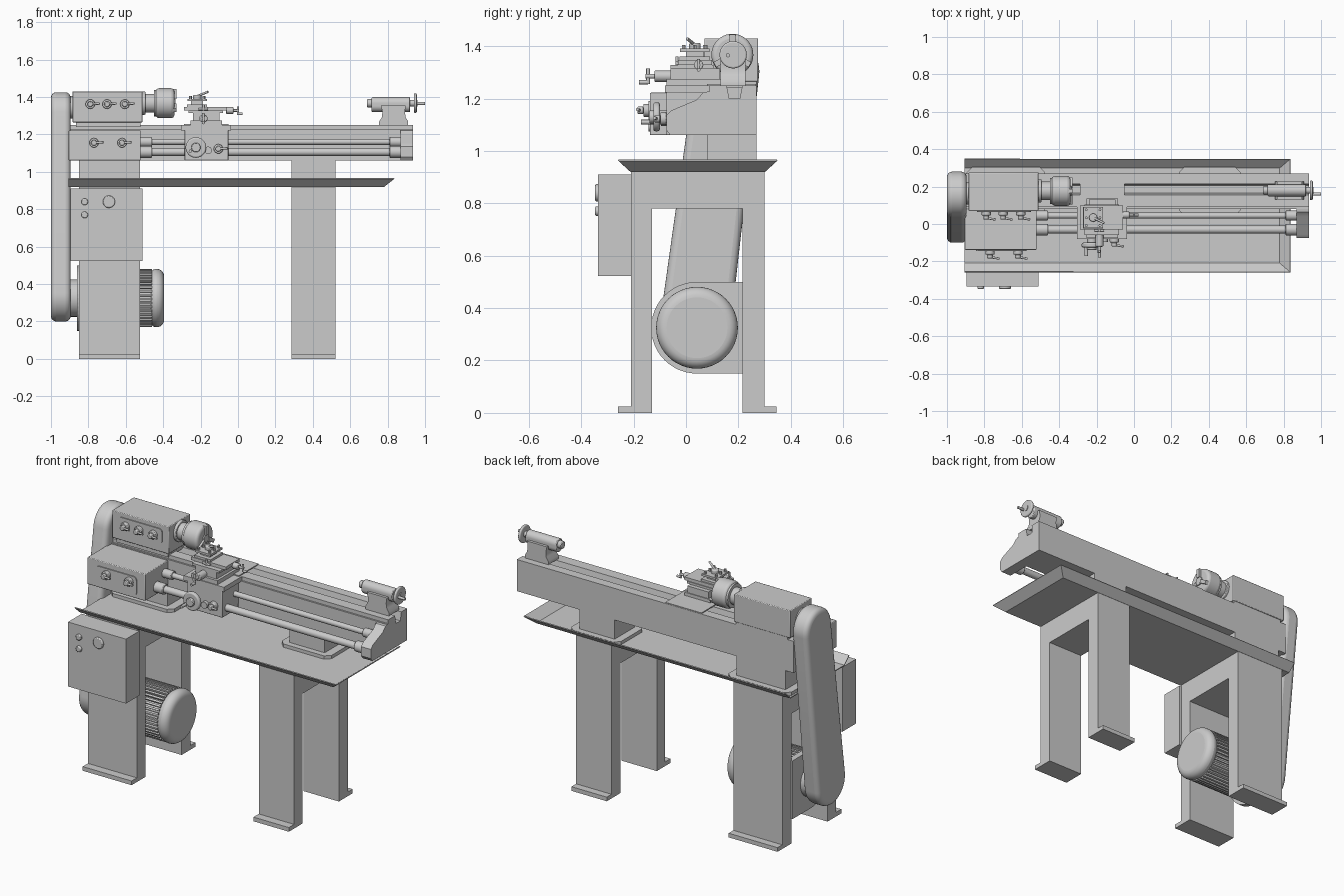
import bpy, bmesh, math
from mathutils import Vector
from mathutils.geometry import convex_hull_2d

AXES = {'x': lambda a, b, h: (h, a, b), 'y': lambda a, b, h: (a, h, b), 'z': lambda a, b, h: (a, b, h)}


def finish(name, bm, bevel=0, seg=2, smooth=True):
    bmesh.ops.recalc_face_normals(bm, faces=bm.faces)
    me = bpy.data.meshes.new(name)
    bm.to_mesh(me)
    bm.free()
    ob = bpy.data.objects.new(name, me)
    bpy.context.collection.objects.link(ob)
    if bevel:
        m = ob.modifiers.new("bevel", 'BEVEL')
        m.width, m.segments, m.limit_method = bevel, seg, 'ANGLE'
        m.angle_limit = math.radians(40)
    if smooth:
        bpy.context.view_layer.objects.active = ob
        ob.select_set(True)
        bpy.ops.object.shade_smooth_by_angle(angle=math.radians(35))
        ob.select_set(False)
    return ob


def prism(name, pts, axis, lo, hi, bevel=0, seg=2, smooth=True):
    """Extrude a closed 2D outline along an axis."""
    bm = bmesh.new()
    f = AXES[axis]
    a = [bm.verts.new(f(p[0], p[1], lo)) for p in pts]
    b = [bm.verts.new(f(p[0], p[1], hi)) for p in pts]
    bm.faces.new(a)
    bm.faces.new(b)
    for i in range(len(pts)):
        j = (i + 1) % len(pts)
        bm.faces.new((a[i], a[j], b[j], b[i]))
    return finish(name, bm, bevel, seg, smooth)


def box(name, x, y, z, bevel=0):
    return prism(name, [(x[0], y[0]), (x[1], y[0]), (x[1], y[1]), (x[0], y[1])], 'z', *z,
                 bevel=bevel, smooth=bevel > 0)


def circle(a, b, r, n=32):
    return [(a + r * math.cos(2 * math.pi * i / n), b + r * math.sin(2 * math.pi * i / n)) for i in range(n)]


def cyl(name, axis, c, r, lo, hi, bevel=0, seg=3, n=32):
    return prism(name, circle(*c, r, n), axis, lo, hi, bevel, seg)


def hull(*circles):
    pts = [p for c in circles for p in circle(*c, 48)]
    return [pts[i] for i in convex_hull_2d([Vector(p) for p in pts])]


def rod(name, p, q, r, n=12):
    bm = bmesh.new()
    p, q = Vector(p), Vector(q)
    d = q - p
    mat = d.to_track_quat('Z', 'Y').to_matrix().to_4x4()
    mat.translation = (p + q) / 2
    bmesh.ops.create_cone(bm, cap_ends=True, segments=n, radius1=r, radius2=r, depth=d.length, matrix=mat)
    return finish(name, bm)


def lever(name, x, z, y):
    """Round knob on a front panel with a short handle."""
    cyl(name + "_boss", 'y', (x, z), 0.025, y - 0.02, y + 0.005, 0.004, 2, 24)
    cyl(name + "_hub", 'y', (x, z), 0.015, y - 0.042, y - 0.02, 0.004, 2, 20)
    rod(name + "_handle", (x, y - 0.034, z), (x + 0.05, y - 0.042, z + 0.003), 0.006)


def round_panel(name, x, z, y):
    r = 0.022
    pts = hull(*[(cx, cz, r) for cx in (x[0] + r, x[1] - r) for cz in (z[0] + r, z[1] - r)])
    prism(name, pts, 'y', y - 0.006, y + 0.004)


# Portal stands with foot flanges
portal = [(-0.26, 0), (-0.13, 0), (-0.13, 0.78), (0.215, 0.78), (0.215, 0), (0.345, 0), (0.345, 0.025),
          (0.30, 0.025), (0.30, 0.922), (-0.21, 0.922), (-0.21, 0.025), (-0.26, 0.025)]
spans = {"left": (-0.85, -0.525), "right": (0.285, 0.52)}
for side, (a, b) in spans.items():
    prism(side + "_stand", portal, 'x', a, b, smooth=False)
    # Bed foot and its chamfered plinth on the tray
    box(side + "_bed_foot", (a, b), (0.08, 0.27), (0.925, 1.07))
    c, l, r, f, k = 0.03, a - 0.045, b + 0.05, 0.045, 0.305
    prism(side + "_plinth", [(l + c, f), (r - c, f), (r, f + c), (r, k - c), (r - c, k), (l + c, k),
                             (l, k - c), (l, f + c)], 'z', 0.925, 0.945, smooth=False)

# Chip tray: flat floor with flared front, back and right rims
bm = bmesh.new()
low = [bm.verts.new(v) for v in ((-0.905, -0.21, 0.922), (0.78, -0.21, 0.922), (0.78, 0.30, 0.922), (-0.905, 0.30, 0.922))]
top = [bm.verts.new(v) for v in ((-0.905, -0.257, 0.965), (0.835, -0.257, 0.965), (0.835, 0.347, 0.965), (-0.905, 0.347, 0.965))]
bm.faces.new(low)
for i in range(3):
    bm.faces.new((low[i], low[i + 1], top[i + 1], top[i]))
tray = finish("chip_tray", bm, smooth=False)
sol = tray.modifiers.new("thickness", 'SOLIDIFY')
sol.thickness, sol.offset = 0.006, 0

# Bed with two ways and a sloped central groove
prism("bed", [(0.08, 1.06), (0.27, 1.06), (0.27, 1.25), (0.215, 1.25), (0.205, 1.2), (0.165, 1.2),
              (0.155, 1.25), (0.09, 1.25), (0.09, 1.227), (0.08, 1.227)], 'x', -0.905, 0.935, smooth=False)
prism("rod_end_bracket", [(0.085, 1.06), (0.085, 1.225), (0.065, 1.222), (0.04, 1.195), (-0.055, 1.155),
                          (-0.075, 1.135), (-0.075, 1.08), (-0.06, 1.06)], 'x', 0.87, 0.935)

# Feed rod and lead screw with end collars
for name, y, z, r in (("lead_screw", 0.045, 1.16, 0.016), ("feed_rod", -0.03, 1.106, 0.021)):
    cyl(name, 'x', (y, z), r, -0.53, 0.88, n=24)
    for x in (-0.525, 0.81):
        cyl(name + "_collar", 'x', (y, z), r + 0.01, x, x + 0.065, 0.004, 2, 24)

# Headstock and feed gearbox
box("headstock_base", (-0.865, -0.52), (0.08, 0.27), (1.24, 1.29))
box("headstock", (-0.885, -0.51), (0.07, 0.275), (1.265, 1.43), 0.004)
round_panel("headstock_panel", (-0.84, -0.55), (1.315, 1.405), 0.07)
for i, x in enumerate((-0.79, -0.70, -0.605)):
    lever("speed_lever_%d" % i, x, 1.362, 0.066)
box("feed_gearbox", (-0.905, -0.52), (-0.138, 0.08), (1.06, 1.222), 0.004)
round_panel("gearbox_panel", (-0.845, -0.575), (1.075, 1.19), -0.138)
for i, x in enumerate((-0.77, -0.62)):
    lever("feed_lever_%d" % i, x, 1.155, -0.143)

# Spindle and three-jaw chuck
S = (0.177, 1.367)
cyl("spindle_flange", 'x', S, 0.062, -0.515, -0.495, 0.004)
cyl("spindle_nose", 'x', S, 0.05, -0.5, -0.43)
cyl("chuck_back_plate", 'x', S, 0.07, -0.49 + 0.04, -0.43)
cyl("chuck", 'x', S, 0.08, -0.44, -0.34, 0.018, 4, 40)
cyl("chuck_centre", 'x', S, 0.025, -0.345, -0.333)
for i in range(3):
    t = math.radians(90 + 120 * i)
    u, v = (math.cos(t), math.sin(t)), (-math.sin(t), math.cos(t))
    prism("chuck_jaw_%d" % i, [(S[0] + u[0] * r + v[0] * w, S[1] + u[1] * r + v[1] * w) for r, w in
                               ((0.022, -0.011), (0.077, -0.011), (0.077, 0.011), (0.022, 0.011))],
          'x', -0.36, -0.328, smooth=False)

# Belt cover joining motor and spindle
prism("belt_cover", hull((0.035, 0.335, 0.135), (0.158, 1.303, 0.122)), 'x', -1.0, -0.895, 0.028, 4)
cyl("spindle_hub", 'x', (0.165, 1.345), 0.06, -0.9, -0.88)

# Motor, finned body, domed end and mounting plate
M = (0.042, 0.325)
cyl("motor_hub", 'x', M, 0.1, -0.9, -0.85)
fins = [(M[0] + r * math.cos(t), M[1] + r * math.sin(t)) for k in range(44)
        for t, r in ((2 * math.pi * (k + d) / 44, q) for d, q in ((0, 0.155), (0.5, 0.155), (0.55, 0.14), (0.95, 0.14)))]
prism("motor_fins", fins, 'x', -0.8, -0.46, smooth=False)
cyl("motor_front", 'x', M, 0.15, -0.855, -0.79)
cyl("motor_dome", 'x', M, 0.156, -0.475, -0.395, 0.05, 6, 48)
prism("motor_plate", [p for p in circle(*M, 0.175, 48) if p[0] < M[0] + 0.001] + [(0.217, 0.15), (0.217, 0.50)],
      'x', -0.86, -0.825, smooth=False)

# Electrical cabinet and buttons
box("electrical_cabinet", (-0.895, -0.51), (-0.335, -0.205), (0.523, 0.91))
for i, (x, z, r) in enumerate(((-0.82, 0.84, 0.018), (-0.82, 0.77, 0.018), (-0.69, 0.84, 0.033))):
    cyl("button_%d" % i, 'y', (x, z), r, -0.347, -0.33, 0.005, 2, 24)

# Apron, saddle and slides
box("apron", (-0.285, -0.052), (-0.075, 0.08), (1.06, 1.225), 0.004)
box("saddle", (-0.305, -0.038), (-0.08, 0.135), (1.222, 1.25))
box("saddle_wing", (-0.29, -0.05), (0.08, 0.268), (1.25, 1.256))
box("cross_slide_base", (-0.255, -0.085), (-0.075, 0.135), (1.25, 1.275))
box("cross_slide", (-0.24, -0.1), (-0.06, 0.13), (1.275, 1.315))
box("compound_base", (-0.265, -0.08), (-0.06, 0.105), (1.315, 1.328))
box("compound_slide", (-0.29, -0.06), (-0.03, 0.1), (1.328, 1.347))

# Tool post with clamp bolts and lever
box("tool_post_base", (-0.272, -0.165), (-0.025, 0.092), (1.345, 1.36))
box("tool_post_core", (-0.25, -0.187), (0, 0.068), (1.36, 1.378))
box("tool_post_top", (-0.27, -0.167), (-0.022, 0.09), (1.378, 1.39))
for x in (-0.255, -0.182):
    for y in (-0.008, 0.033, 0.076):
        cyl("clamp_bolt", 'z', (x, y), 0.008, 1.385, 1.405, n=6)
cyl("tool_post_nut", 'z', (-0.218, 0.034), 0.022, 1.385, 1.412, 0.006, 3, 24)
rod("tool_post_lever", (-0.218, 0.034, 1.405), (-0.16, 0.005, 1.428), 0.006)

# Slide cranks
cyl("cross_feed_dial", 'y', (-0.185, 1.285), 0.022, -0.12, -0.055, 0.004, 2, 24)
rod("cross_feed_shaft", (-0.185, -0.155, 1.285), (-0.185, -0.1, 1.285), 0.009)
rod("cross_feed_arm", (-0.185, -0.145, 1.315), (-0.185, -0.145, 1.255), 0.007)
rod("cross_feed_grip", (-0.185, -0.145, 1.262), (-0.185, -0.18, 1.262), 0.008)
cyl("compound_dial", 'x', (0.048, 1.328), 0.018, -0.065, -0.025, 0.004, 2, 24)
rod("compound_shaft", (-0.03, 0.048, 1.328), (0.005, 0.048, 1.328), 0.007)
rod("compound_arm", (0, 0.048, 1.35), (0, 0.048, 1.305), 0.006)
rod("compound_grip", (0, 0.048, 1.31), (0.025, 0.048, 1.31), 0.007)
for dx, dz in ((0.025, 0), (0, 0.025)):
    rod("slide_clamp", (-0.185 - dx, -0.035, 1.335 - dz), (-0.185 + dx, -0.035, 1.335 + dz), 0.006)

# Apron handwheel and feed lever
W = (-0.225, 1.13)
cyl("apron_wheel_hub", 'y', W, 0.025, -0.14, -0.07, 0.004, 2)
cyl("apron_wheel", 'y', W, 0.055, -0.125, -0.1, 0.008, 3, 40)
rod("apron_wheel_grip", (W[0] - 0.03, -0.12, W[1] - 0.02), (W[0] - 0.03, -0.172, W[1] - 0.02), 0.009)
cyl("apron_boss", 'y', (-0.16, 1.115), 0.02, -0.095, -0.07)
lever("apron_feed_lever", -0.105, 1.123, -0.078)

# Tailstock with waisted base, barrel and handwheel
T = (0.18, 1.367)
prism("tailstock_base", [(0.755, 1.25), (0.91, 1.25), (0.91, 1.27), (0.897, 1.29), (0.892, 1.32), (0.897, 1.355),
                         (0.765, 1.355), (0.772, 1.32), (0.769, 1.29), (0.755, 1.27)], 'y', 0.132, 0.228)
prism("tailstock_body", hull((T[0], T[1], 0.032), (T[0], T[1] - 0.015, 0.032)), 'x', 0.715, 0.92, 0.004)
cyl("quill", 'x', T, 0.022, 0.69, 0.72, 0.004, 2)
cyl("tailstock_shaft", 'x', T, 0.018, 0.91, 0.96, n=24)
cyl("tailstock_wheel", 'x', T, 0.052, 0.94, 0.956, 0.006, 3, 40)
rod("tailstock_wheel_grip", (0.95, T[0] - 0.02, T[1] - 0.03 + 0.028), (1.0, T[0] - 0.02, T[1] - 0.002), 0.008)
